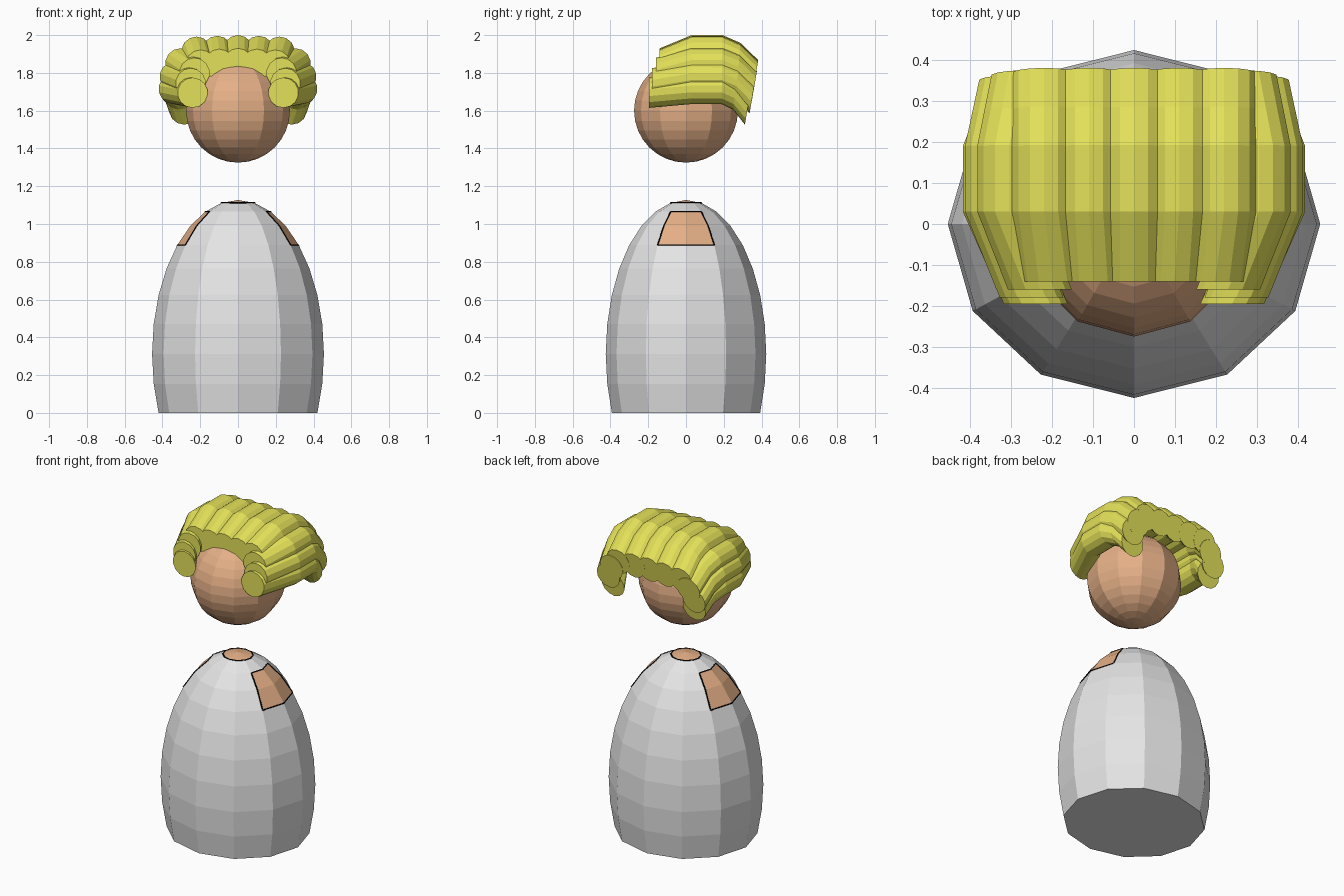
import bpy, bmesh, math
from mathutils import Vector, Matrix

cube = bpy.data.objects.get("Cube")
if cube:
    bpy.data.objects.remove(cube, do_unlink=True)


def material(name, rgb):
    m = bpy.data.materials.new(name)
    m.use_nodes = True
    m.diffuse_color = (*rgb, 1)
    m.node_tree.nodes["Principled BSDF"].inputs["Base Color"].default_value = (*rgb, 1)
    return m


GREY = material("light_grey", (0.78, 0.78, 0.78))
SKIN = material("skin", (0.78, 0.43, 0.24))
HAIR = material("yellow_hair", (0.77, 0.75, 0.1))
BLACK = material("black", (0.0, 0.0, 0.0))


def add_object(name, data, *mats):
    obj = bpy.data.objects.new(name, data)
    bpy.context.collection.objects.link(obj)
    for m in mats:
        data.materials.append(m)
    return obj


def mesh_from(bm, name):
    bmesh.ops.recalc_face_normals(bm, faces=bm.faces)
    me = bpy.data.meshes.new(name)
    bm.to_mesh(me)
    return me


def sphere(scale, z):
    bm = bmesh.new()
    bmesh.ops.create_uvsphere(bm, u_segments=12, v_segments=16, radius=1)
    bmesh.ops.transform(bm, verts=bm.verts,
                        matrix=Matrix.Translation((0, 0, z)) @ Matrix.Diagonal((*scale, 1)))
    return bm


# Body: egg shape with its base sliced flat, skin at shoulders and neck
bm = sphere((0.455, 0.425, 0.815), 0.312)
bmesh.ops.delete(bm, geom=[v for v in bm.verts if v.co.z < -0.02], context='VERTS')
bmesh.ops.holes_fill(bm, edges=[e for e in bm.edges if e.is_boundary], sides=0)
for v in bm.verts:
    v.co.z = max(v.co.z, 0)
for f in bm.faces:
    c = f.calc_center_median()
    shoulder = 0.88 < c.z < 1.07 and abs(c.y) < abs(c.x) * math.tan(math.radians(30))
    f.material_index = int(shoulder or c.z > 1.115)

# Black trim along every border between skin and grey
trim = bpy.data.curves.new("trim_lines", 'CURVE')
trim.dimensions = '3D'
trim.bevel_depth = 0.004
trim.bevel_resolution = 0
trim.use_fill_caps = True
for e in bm.edges:
    if len({f.material_index for f in e.link_faces}) > 1:
        s = trim.splines.new('POLY')
        s.points.add(1)
        for p, v in zip(s.points, e.verts):
            p.co = (*v.co, 1)
add_object("body", mesh_from(bm, "body"), GREY, SKIN)
add_object("trim_lines", trim, BLACK)
bm.free()

# Head
bm = sphere((0.275, 0.275, 0.275), 1.6)
add_object("head", mesh_from(bm, "head"), SKIN)
bm.free()


def hair_roll(name, front, mid, back, radius=0.08, sides=14):
    """Capped tube through front, two middle rings and a drooping back."""
    front, back = Vector(front), Vector(back)
    m1, m2 = Vector((mid[0], 0.03, mid[1])), Vector((mid[0], 0.19, mid[1]))
    bend = m2.lerp(back, 0.5) + Vector((0, 0, 0.025))
    path = [(front, 0), (m1, 0), (m2, 0.04), (bend, 0.1), (back, 0.17)]
    bm = bmesh.new()
    rings = []
    for centre, tilt in path:
        up = Vector((0, tilt, 1)).normalized()
        rings.append([bm.verts.new(centre + radius * (
            Vector((math.sin(a), 0, 0)) + up * math.cos(a)))
            for a in (math.tau * i / sides for i in range(sides))])
    for a, b in zip(rings, rings[1:]):
        for i in range(sides):
            j = (i + 1) % sides
            bm.faces.new((a[i], a[j], b[j], b[i]))
    bm.faces.new(rings[0])
    bm.faces.new(rings[-1])
    add_object(name, mesh_from(bm, name), HAIR)
    bm.free()


# Top hair rolls, side by side over the crown
for i in range(-2, 3):
    x = i * 0.11
    drop = 0.004 * abs(i)
    hair_roll(f"top_hair_{i + 3}", (x * 0.9, -0.14, 1.85 - drop),
              (x, 1.92 - drop), (x, 0.368, 1.79 - drop))

# Side hair rolls, stacked down each side of the head
SIDE = [((0.23, -0.16, 1.80), (0.305, 1.85), (0.27, 0.362, 1.73)),
        ((0.25, -0.18, 1.745), (0.335, 1.78), (0.30, 0.35, 1.665)),
        ((0.24, -0.195, 1.695), (0.34, 1.715), (0.285, 0.325, 1.605))]
for side, s in (("left", 1), ("right", -1)):
    for n, (f, m, b) in enumerate(SIDE, 1):
        hair_roll(f"{side}_side_hair_{n}", (s * f[0], *f[1:]),
                  (s * m[0], m[1]), (s * b[0], *b[1:]))
